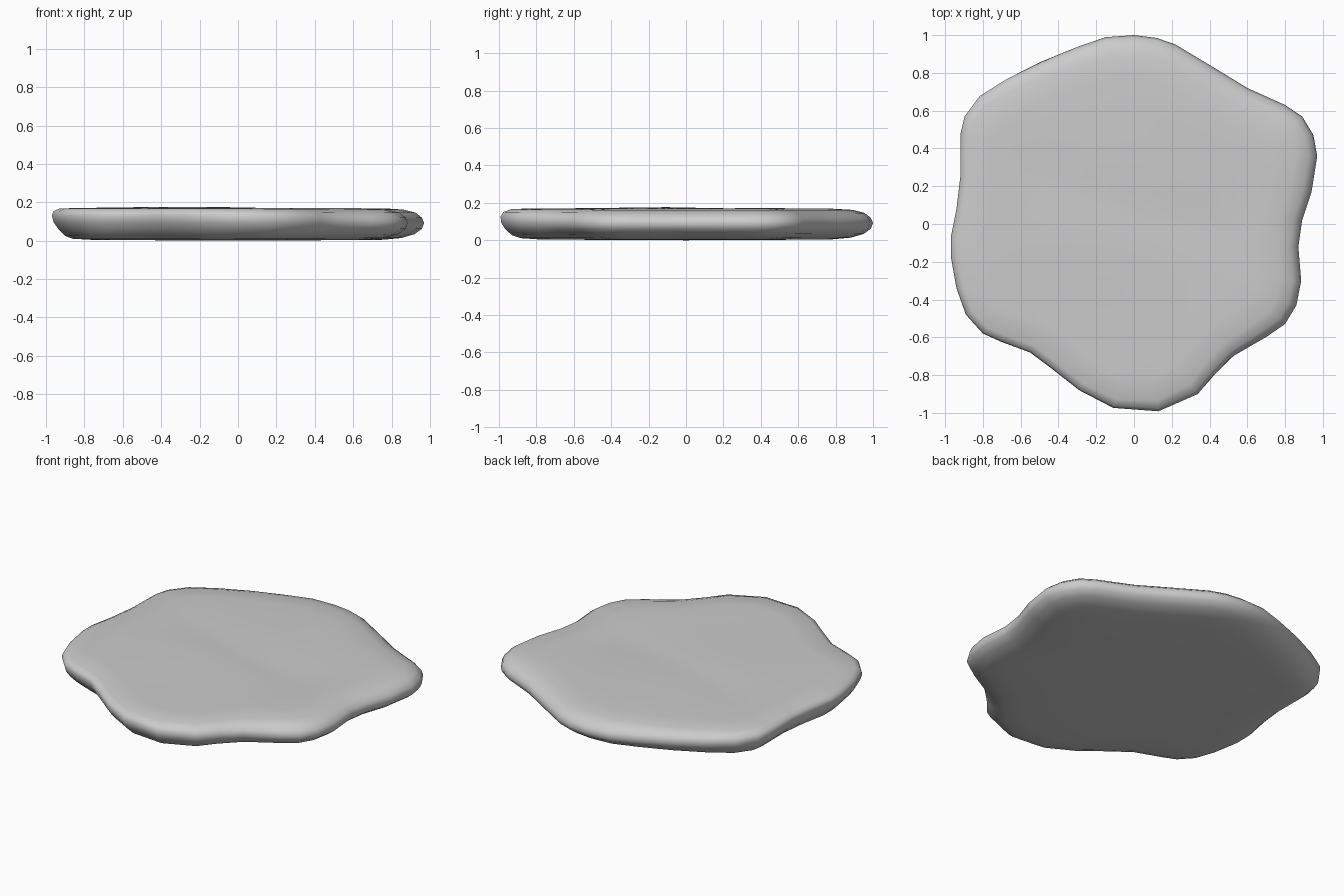
import bpy, math
from mathutils import Vector

if "Cube" in bpy.data.objects:
    bpy.data.objects.remove(bpy.data.objects["Cube"])

# Outline of the slab seen from above, counter-clockwise
outline = [(.97, .36), (.95, .47), (.89, .57), (.8, .63), (.6, .72), (.42, .83),
           (.22, .95), (.12, .985), (0, 1), (-.15, .99), (-.3, .94), (-.5, .86),
           (-.68, .77), (-.82, .68), (-.9, .57), (-.92, .48), (-.92, .25),
           (-.94, .08), (-.97, -.07), (-.97, -.17), (-.94, -.34), (-.89, -.48),
           (-.8, -.58), (-.7, -.625), (-.55, -.68), (-.43, -.77), (-.29, -.88),
           (-.11, -.975), (.13, -.995), (.34, -.905), (.43, -.8), (.53, -.7),
           (.7, -.6), (.8, -.53), (.86, -.43), (.885, -.3), (.87, -.12),
           (.89, .02), (.94, .17)]
P = [Vector(p) for p in outline]
n = len(P)

# Rim profiles (inset, z), bottom to top: evenly rounded and undercut
round_rim = [(.22, .005), (.12, .014), (.05, .034), (.012, .062), (0, .092),
             (.012, .12), (.045, .146), (.11, .162), (.22, .169)]
under_rim = [(.22, .004), (.11, .01), (.07, .025), (.035, .06), (.01, .095),
             (0, .13), (.008, .153), (.04, .168), (.18, .171)]


def top_wave(x, y):
    # gentle swell and a shallow diagonal crease on the upper face
    d = y + .25 * x - .1
    fade = max(0, 1 - (x * x + y * y))
    return fade * (.008 * math.cos(3 * x + 1) * math.cos(2.5 * y) - .008 * math.exp(-(d / .15) ** 2))


verts, faces, rings = [], [], []


def add_ring(points):
    rings.append(len(verts))
    verts.extend(points)


def rim_ring(k):
    pts = []
    for i, p in enumerate(P):
        t = P[(i + 1) % n] - P[i - 1]
        out = Vector((t.y, -t.x)).normalized()
        w = min(1, max(0, .4 + .8 * p.normalized().dot(Vector((-.85, -.5)))))
        ins = round_rim[k][0] * (1 - w) + under_rim[k][0] * w
        z = round_rim[k][1] * (1 - w) + under_rim[k][1] * w
        # small insets follow the edge, larger ones ease toward the centre
        q = p - out * min(ins, .1) - p.normalized() * max(0, ins - .1)
        pts.append((q.x, q.y, z))
    return pts


# Underside rings, rim, then upper face rings
for s in (.25, .5):
    add_ring([(p.x * s, p.y * s, .001 + .003 * s) for p in P])
for k in range(len(round_rim)):
    add_ring(rim_ring(k))
for s in (.62, .48, .34, .2, .08):
    add_ring([(p.x * s, p.y * s, .17 + top_wave(p.x * s, p.y * s)) for p in P])
for a, b in zip(rings, rings[1:]):
    for i in range(n):
        j = (i + 1) % n
        faces.append((a + i, a + j, b + j, b + i))
low, high = len(verts), len(verts) + 1
verts += [(0, 0, 0), (0, 0, .17 + top_wave(0, 0))]
for i in range(n):
    j = (i + 1) % n
    faces.append((low, rings[0] + j, rings[0] + i))
    faces.append((high, rings[-1] + i, rings[-1] + j))

mesh = bpy.data.meshes.new("stone_slab")
mesh.from_pydata(verts, [], faces)
mesh.shade_smooth()
slab = bpy.data.objects.new("stone_slab", mesh)
bpy.context.collection.objects.link(slab)
